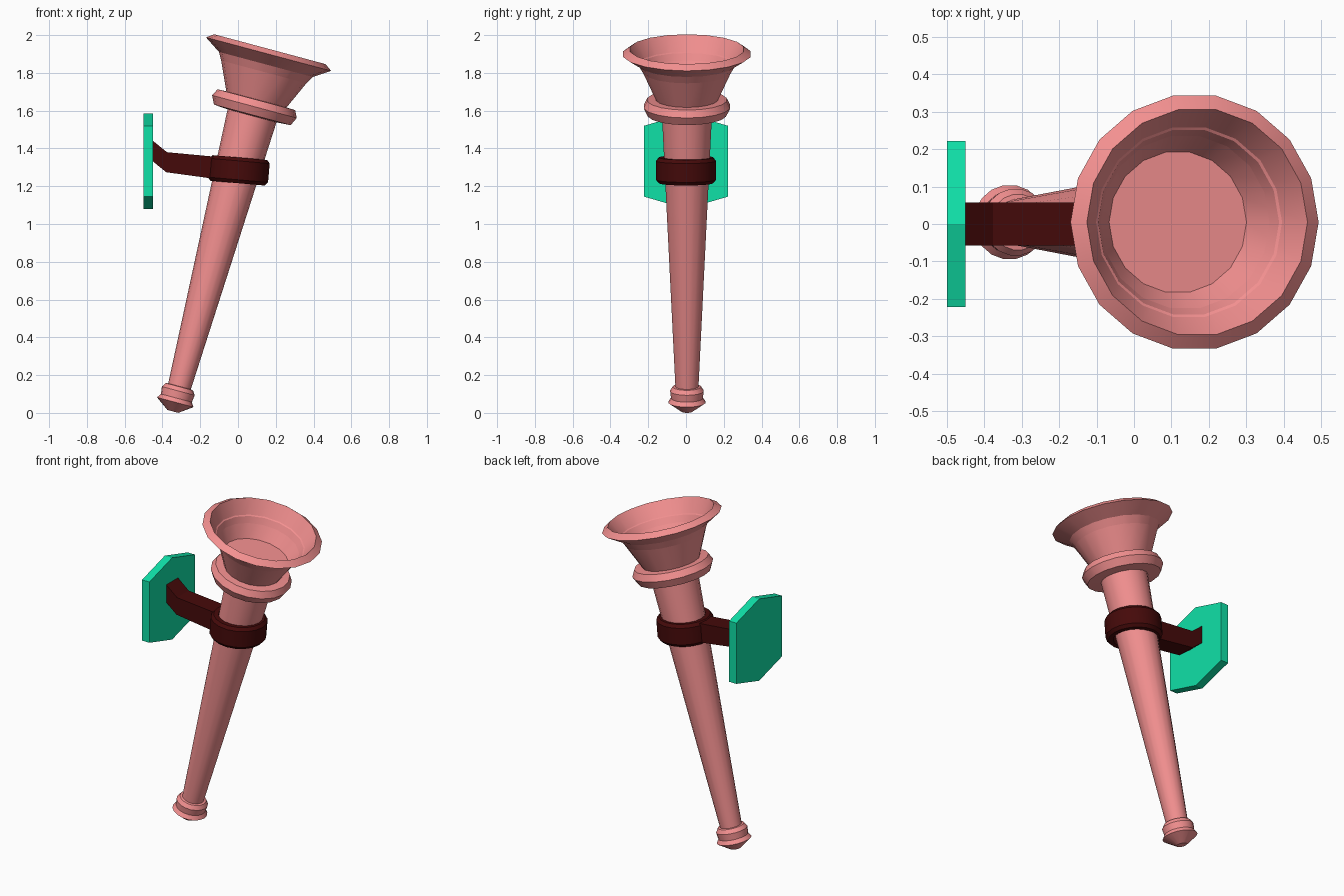
import bpy, bmesh, math
from mathutils import Matrix, Vector

if "Cube" in bpy.data.objects:
    bpy.data.objects.remove(bpy.data.objects["Cube"])


def material(name, rgb):
    m = bpy.data.materials.new(name)
    m.diffuse_color = (*rgb, 1)
    m.use_nodes = True
    m.node_tree.nodes["Principled BSDF"].inputs["Base Color"].default_value = m.diffuse_color
    return m


def finish(name, bm, mat, matrix=None, smooth=True):
    bmesh.ops.remove_doubles(bm, verts=bm.verts, dist=1e-5)
    bmesh.ops.recalc_face_normals(bm, faces=bm.faces)
    me = bpy.data.meshes.new(name)
    bm.to_mesh(me)
    bm.free()
    me.materials.append(mat)
    ob = bpy.data.objects.new(name, me)
    bpy.context.collection.objects.link(ob)
    if matrix:
        ob.matrix_world = matrix
    if smooth:
        bpy.ops.object.select_all(action='DESELECT')
        ob.select_set(True)
        bpy.context.view_layer.objects.active = ob
        bpy.ops.object.shade_smooth_by_angle(angle=math.radians(30))
    return ob


def lathe(name, profile, sides, mat, matrix, closed=False):
    """Revolve (radius, height) points round local z."""
    bm = bmesh.new()
    rings = [[bm.verts.new((r * math.cos(a), r * math.sin(a), h))
              for a in (math.tau * i / sides for i in range(sides))]
             for r, h in profile]
    pairs = list(zip(rings, rings[1:]))
    if closed:
        pairs.append((rings[-1], rings[0]))
    else:
        bm.faces.new(rings[0])
        bm.faces.new(rings[-1])
    for lo, hi in pairs:
        for i in range(sides):
            j = (i + 1) % sides
            bm.faces.new((lo[i], lo[j], hi[j], hi[i]))
    return finish(name, bm, mat, matrix)


def prism(name, outline, direction, mat):
    """Extrude a flat outline along a direction."""
    bm = bmesh.new()
    face = bm.faces.new([bm.verts.new(p) for p in outline])
    ext = bmesh.ops.extrude_face_region(bm, geom=[face], use_keep_orig=True)
    verts = [g for g in ext["geom"] if isinstance(g, bmesh.types.BMVert)]
    bmesh.ops.translate(bm, verts=verts, vec=direction)
    return finish(name, bm, mat, smooth=False)


pink = material("pink", (0.90, 0.28, 0.28))
dark = material("dark_red", (0.06, 0.003, 0.003))
teal = material("teal", (0.005, 0.75, 0.39))

# Torch body: knob, tapered shaft, collar and hollow cup in one profile
torch_profile = [
    (0.03, 0.0), (0.1, 0.05), (0.085, 0.073), (0.09, 0.112), (0.075, 0.135),
    (0.062, 0.137),
    (0.134, 1.62), (0.21, 1.625), (0.232, 1.67), (0.213, 1.708), (0.165, 1.71),
    (0.25, 1.897), (0.343, 1.958), (0.305, 1.985), (0.19, 1.785),
]
tilt = Matrix.Rotation(math.radians(15), 4, 'Y')
lathe("torch", torch_profile, 18, pink,
      Matrix.Translation((-0.345, 0.005, 0.008)) @ tilt)

# Clamp ring round the shaft
ring_profile = [(0.118, -0.068), (0.145, -0.068), (0.16, -0.05),
                (0.16, 0.05), (0.145, 0.068), (0.118, 0.068)]
lathe("clamp_ring", ring_profile, 18, dark,
      Matrix.Translation((0.004, 0, 1.284))
      @ Matrix.Rotation(math.radians(5), 4, 'Y'), closed=True)

# Bent arm from the wall plate to the ring
arm = [(-0.455, 1.444), (-0.376, 1.38), (-0.13, 1.357),
       (-0.13, 1.24), (-0.38, 1.274), (-0.455, 1.335)]
prism("bracket_arm", [(x, -0.057, z) for x, z in arm],
      Vector((0, 0.114, 0)), dark)

# Six-sided wall plate
half = [(0.0, 1.585), (0.222, 1.52), (0.222, 1.145), (0.0, 1.08)]
outline = half + [(-y, z) for y, z in half[2:0:-1]]
prism("wall_plate", [(-0.5, y, z) for y, z in outline],
      Vector((0.05, 0, 0)), teal)
